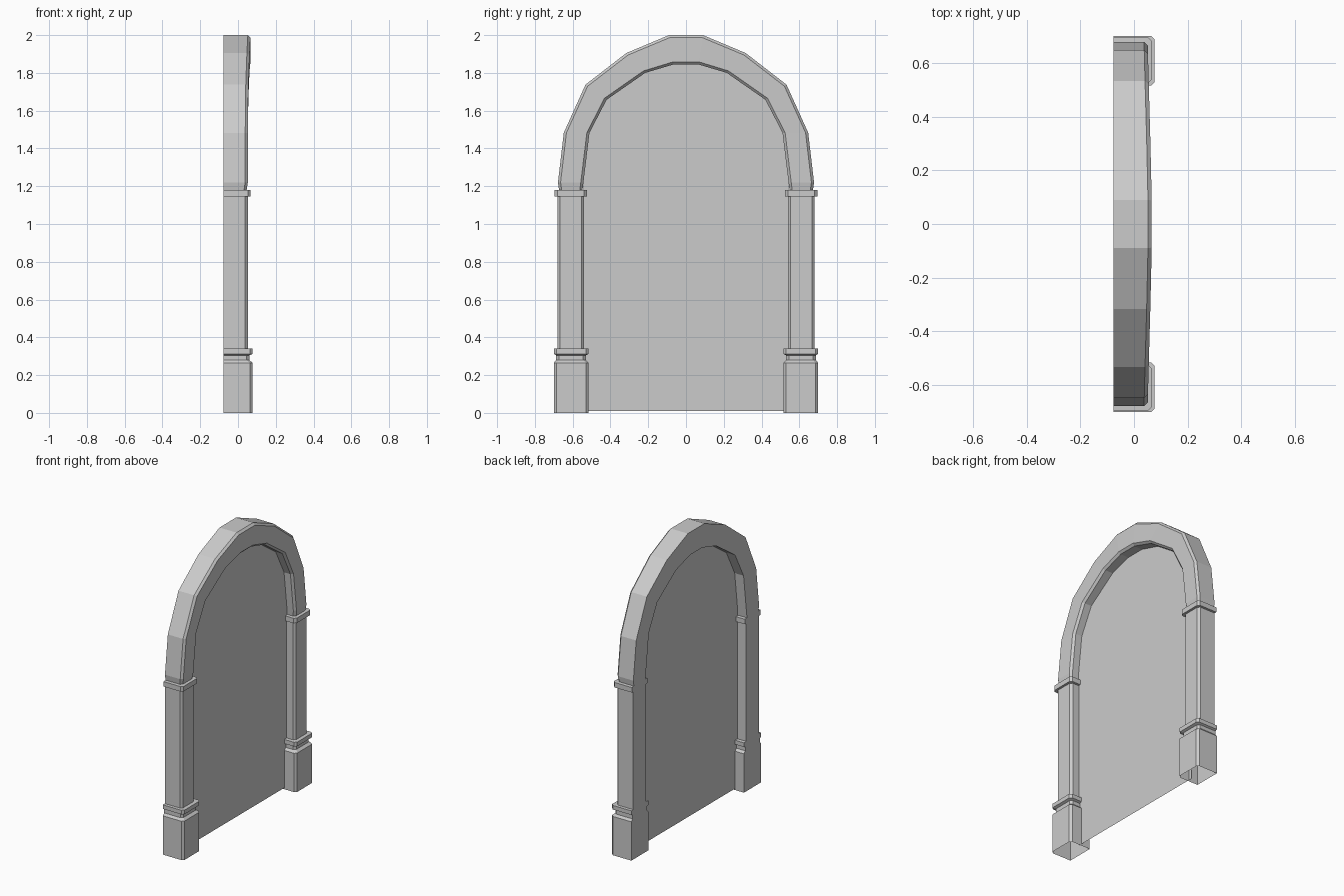
import bpy, bmesh

if "Cube" in bpy.data.objects:
    bpy.data.objects.remove(bpy.data.objects["Cube"])

BACK = -0.077
CHAMFER = 0.014
PANEL_X = -0.01


def make_object(name, bm):
    bmesh.ops.recalc_face_normals(bm, faces=bm.faces)
    mesh = bpy.data.meshes.new(name)
    bm.to_mesh(mesh)
    bm.free()
    obj = bpy.data.objects.new(name, mesh)
    bpy.context.collection.objects.link(obj)
    return obj


# Stations along one half of the frame: outer (y, z), inner (y, z), front x
def pillar(z, outer, inner, front):
    return ((outer, z), (inner, z), front)


half = [
    # plinth
    pillar(0.0, 0.70, 0.515, 0.077),
    pillar(0.265, 0.70, 0.515, 0.077),
    pillar(0.28, 0.687, 0.53, 0.06),
    # base ring
    pillar(0.305, 0.687, 0.53, 0.06),
    pillar(0.312, 0.70, 0.515, 0.077),
    pillar(0.34, 0.70, 0.515, 0.077),
    pillar(0.341, 0.68, 0.54, 0.052),
    # shaft and capital
    pillar(1.145, 0.68, 0.54, 0.052),
    pillar(1.146, 0.695, 0.525, 0.067),
    pillar(1.18, 0.695, 0.525, 0.067),
    pillar(1.181, 0.672, 0.548, 0.046),
    # arch
    ((0.678, 1.22), (0.543, 1.22), 0.052),
    ((0.647, 1.483), (0.511, 1.483), 0.052),
    ((0.532, 1.738), (0.42, 1.658), 0.055),
    ((0.316, 1.905), (0.216, 1.80), 0.061),
    ((0.09, 2.0), (0.065, 1.845), 0.066),
]
mirrored = [((-o[0], o[1]), (-i[0], i[1]), x) for o, i, x in reversed(half)]
stations = half + mirrored


# Chamfered frame swept through all stations, open under the plinths
bm = bmesh.new()
rings = []
for (oy, oz), (iy, iz), front in stations:
    width = ((oy - iy) ** 2 + (oz - iz) ** 2) ** 0.5
    c = CHAMFER / width
    section = [(0, BACK), (0, front - CHAMFER), (c, front),
               (1 - c, front), (1, front - CHAMFER), (1, BACK)]
    rings.append([bm.verts.new((x, oy + (iy - oy) * t, oz + (iz - oz) * t))
                  for t, x in section])
for a, b in zip(rings, rings[1:]):
    for k in range(6):
        n = (k + 1) % 6
        bm.faces.new((a[k], a[n], b[n], b[k]))
make_object("arch_frame", bm)

# Thin panel filling the opening
bm = bmesh.new()
edge = [(0.54, 0.01)] + [s[1] for s in half[11:]]
outline = edge + [(-y, z) for y, z in reversed(edge)]
bm.faces.new([bm.verts.new((PANEL_X, y, z)) for y, z in outline])
make_object("back_panel", bm)
